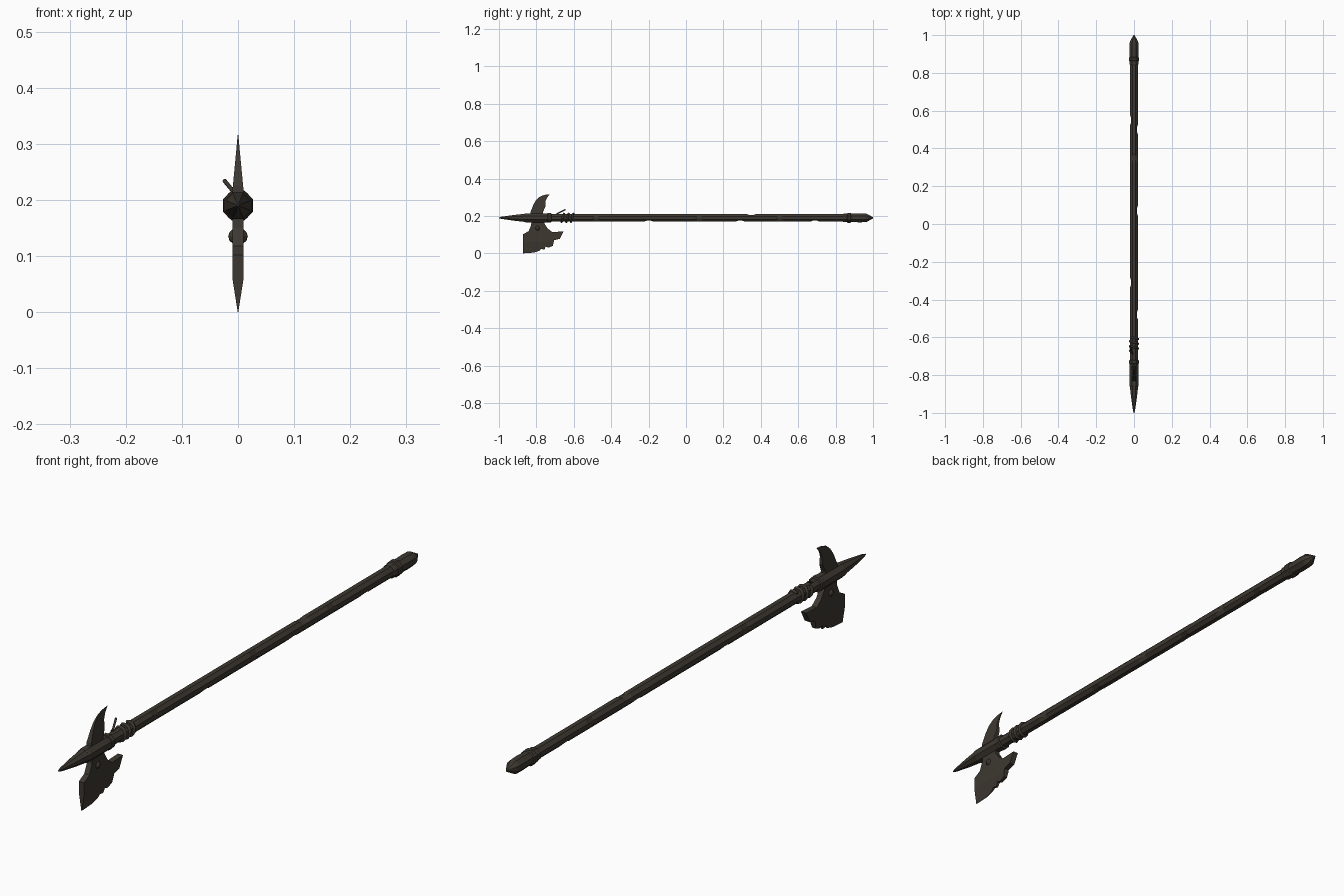
import bpy, bmesh, math
from mathutils import Vector

if "Cube" in bpy.data.objects:
    bpy.data.objects.remove(bpy.data.objects["Cube"])

AXIS_Z = 0.19
mat = bpy.data.materials.new("dark weathered brown")
mat.diffuse_color = (0.047, 0.039, 0.030, 1)
mat.use_nodes = True
mat.node_tree.nodes["Principled BSDF"].inputs["Base Color"].default_value = mat.diffuse_color


def finish(name, bm):
    bmesh.ops.recalc_face_normals(bm, faces=bm.faces)
    me = bpy.data.meshes.new(name)
    bm.to_mesh(me)
    bm.free()
    me.materials.append(mat)
    ob = bpy.data.objects.new(name, me)
    bpy.context.collection.objects.link(ob)
    return ob


def lathe(name, profile, sides=8, nicks=()):
    """Turn (y, radius) pairs round the long axis; nicks are (y, angle)."""
    bm = bmesh.new()
    rings = []
    for y, r in profile:
        ring = []
        for i in range(sides):
            a = 2 * math.pi * (i + 0.5) / sides
            rr = r
            for ny, na in nicks:
                if abs(y - ny) < 0.02 and math.cos(a - na) > 0.6:
                    rr = r * 0.78
            ring.append(bm.verts.new((rr * math.cos(a), y, AXIS_Z + rr * math.sin(a))))
        rings.append(ring)
    for a, b in zip(rings, rings[1:]):
        for i in range(sides):
            j = (i + 1) % sides
            bm.faces.new((a[i], a[j], b[j], b[i]))
    bm.faces.new(rings[0])
    bm.faces.new(rings[-1])
    return finish(name, bm)


def plate(name, outline, thickness, cuts):
    """Flat (y, z) outline, thickened in x by a rule of height."""
    bm = bmesh.new()
    bm.faces.new([bm.verts.new((0, y, z)) for y, z in outline])
    for z in cuts:
        bmesh.ops.bisect_plane(bm, geom=bm.verts[:] + bm.edges[:] + bm.faces[:],
                               plane_co=(0, 0, z), plane_no=(0, 0, 1))
    ext = bmesh.ops.extrude_face_region(bm, geom=bm.faces[:], use_keep_orig=True)
    far = {g for g in ext["geom"] if isinstance(g, bmesh.types.BMVert)}
    for v in bm.verts:
        v.co.x = thickness(v.co.z) * (1 if v in far else -1)
    return finish(name, bm)


def strand(name, points, radius):
    """Cord swept along points."""
    cu = bpy.data.curves.new(name, 'CURVE')
    cu.dimensions = '3D'
    cu.bevel_depth = radius
    cu.bevel_resolution = 1
    cu.use_fill_caps = True
    sp = cu.splines.new('POLY')
    sp.points.add(len(points) - 1)
    for p, co in zip(sp.points, points):
        p.co = (*co, 1)
    cu.materials.append(mat)
    ob = bpy.data.objects.new(name, cu)
    bpy.context.collection.objects.link(ob)
    bpy.context.view_layer.objects.active = ob
    ob.select_set(True)
    bpy.ops.object.convert(target='MESH')
    ob.select_set(False)


# shaft with worn nicks
R, L, U, D = 0, math.pi, math.pi / 2, -math.pi / 2
nicks = [(-0.48, R), (-0.31, L), (-0.2, D), (0.07, R), (0.29, D), (0.35, U),
         (0.5, R), (0.55, L), (0.69, D)]
prof = [(-0.75, 0.0215)]
for y, _ in nicks:
    prof += [(y + d, 0.0215) for d in (-0.024, -0.012, 0.012, 0.024)]
prof.append((0.87, 0.0215))
lathe("shaft", prof, nicks=nicks)

# head socket, front spike and butt cap
lathe("head_socket", [(-0.862, 0.024), (-0.855, 0.0262), (-0.74, 0.0262),
                      (-0.738, 0.028), (-0.722, 0.028), (-0.72, 0.023)])
lathe("front_spike", [(-1.0, 0.002), (-0.985, 0.0065), (-0.92, 0.0165), (-0.855, 0.0245)])
lathe("butt_cap", [(0.84, 0.0225), (0.845, 0.0255), (0.862, 0.0255), (0.865, 0.029),
                   (0.88, 0.029), (0.883, 0.0245), (0.93, 0.026), (0.96, 0.025),
                   (0.97, 0.0215), (1.0, 0.003)])

# axe blade with chipped edge
plate("axe_blade",
      [(-0.826, 0.18), (-0.828, 0.15), (-0.842, 0.118), (-0.872, 0.102), (-0.872, 0.0),
       (-0.815, 0.004), (-0.785, 0.013), (-0.775, 0.024), (-0.757, 0.02), (-0.75, 0.036),
       (-0.735, 0.031), (-0.712, 0.04), (-0.705, 0.07), (-0.675, 0.078), (-0.655, 0.117),
       (-0.715, 0.114), (-0.74, 0.133), (-0.757, 0.16), (-0.757, 0.18)],
      lambda z: 0.0005 + 0.0095 * min(1, z / 0.06), [0.06])

# curved rear beak
plate("rear_beak",
      [(-0.832, 0.19), (-0.83, 0.225), (-0.815, 0.262), (-0.8, 0.287), (-0.78, 0.304),
       (-0.755, 0.313), (-0.728, 0.316), (-0.743, 0.298), (-0.752, 0.278),
       (-0.752, 0.25), (-0.765, 0.22), (-0.765, 0.19)],
      lambda z: 0.0005 + 0.0095 * min(1, (0.316 - z) / 0.1), [0.216, 0.25, 0.28])

# blade rivet through both sides
bm = bmesh.new()
bmesh.ops.create_uvsphere(bm, u_segments=8, v_segments=6, radius=1)
for v in bm.verts:
    c = v.co.copy()
    v.co = Vector((c.z * 0.0175, -0.794 + c.x * 0.0155, 0.135 + c.y * 0.0155))
finish("blade_rivet", bm)

# cord lashing with loose end
turns, n = 3, 10
coil = []
for i in range(turns * n + 1):
    a = 2 * math.pi * i / n + 2.2
    coil.append((0.0225 * math.cos(a), -0.675 + 0.075 * i / (turns * n),
                 AXIS_Z + 0.0225 * math.sin(a)))
strand("cord_lashing", coil, 0.0055)
strand("cord_end", [(-0.006, -0.69, 0.211), (-0.014, -0.67, 0.222), (-0.024, -0.645, 0.234)], 0.0038)
